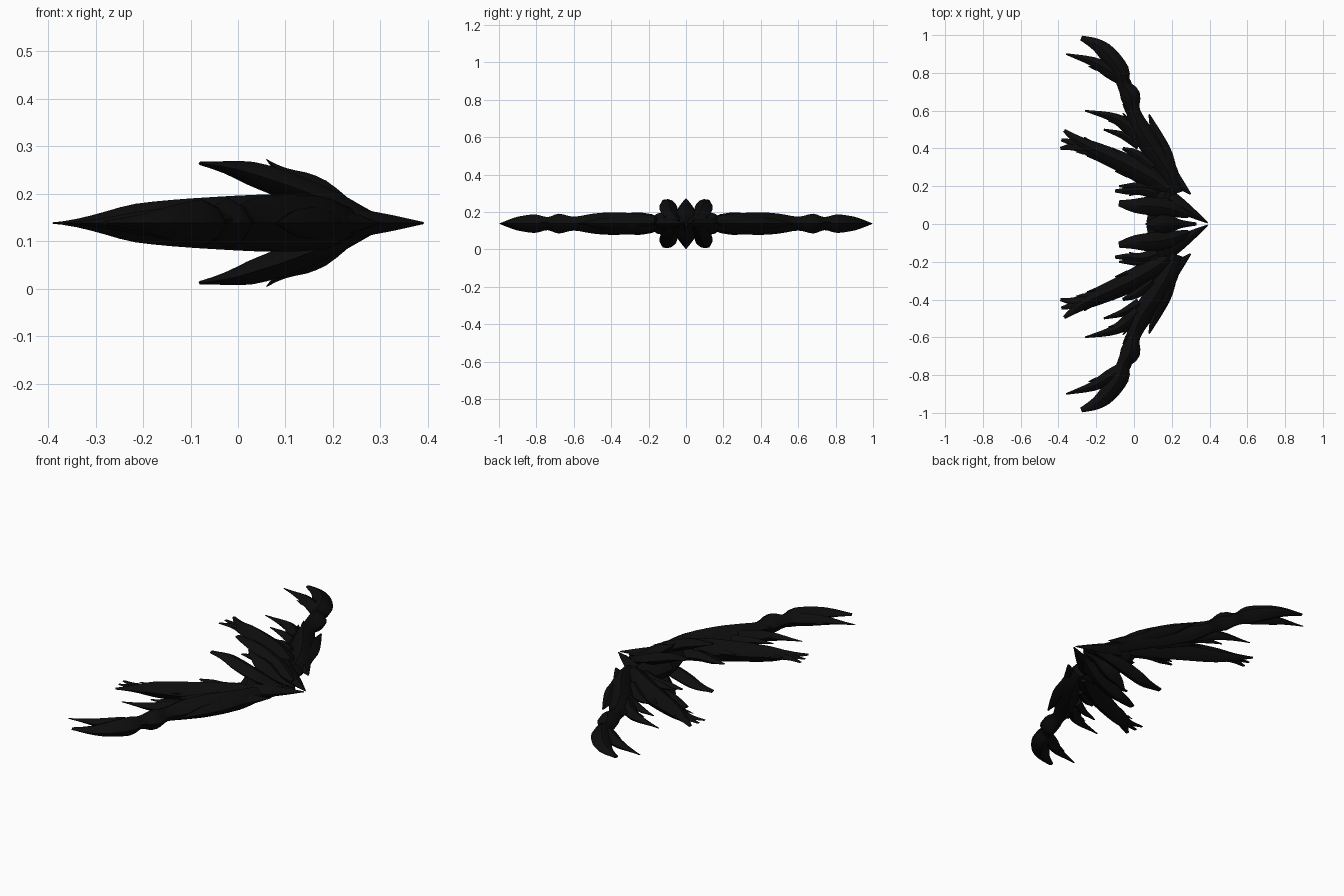
import bpy, bmesh, random
from mathutils import Vector

random.seed(4)
cube = bpy.data.objects.get("Cube")
if cube:
    bpy.data.objects.remove(cube, do_unlink=True)

MID = 0.138  # height of the symmetry plane
black = bpy.data.materials.new("soot_black")
black.use_nodes = True
colour = (.004, .004, .004, 1)
black.diffuse_color = colour
shader = black.node_tree.nodes["Principled BSDF"]
shader.inputs["Base Color"].default_value = colour
shader.inputs["Roughness"].default_value = .9


def spline(rows, steps=3):
    """Smooth the rows of a path with a Catmull-Rom curve."""
    pts = [Vector(r) for r in rows]
    pts = [pts[0] * 2 - pts[1]] + pts + [pts[-1] * 2 - pts[-2]]
    out = []
    for a, b, c, d in zip(pts, pts[1:], pts[2:], pts[3:]):
        for k in range(steps):
            t = k / steps
            out.append((b * 2 + (c - a) * t + (a * 2 - b * 5 + c * 4 - d) * t * t
                        + (b * 3 - a - c * 3 + d) * t ** 3) / 2)
    return out + [pts[-2]]


def sweep(bm, rows, ratio):
    """Sweep a lens section along rows of x, y, z, half width; thin the tip."""
    section = [(1, 0), (.55, .7), (0, 1), (-.55, .7),
               (-1, 0), (-.55, -.7), (0, -1), (.55, -.7)]
    rings = []
    last = len(rows) - 1
    for i, row in enumerate(rows):
        ahead = rows[min(i + 1, last)].xyz - rows[max(i - 1, 0)].xyz
        ahead.normalize()
        side = Vector((-ahead.y, ahead.x, 0)).normalized()
        up = ahead.cross(side)
        w = max(row.w, .002)
        t = w * ratio * min(1, .4 + 2 * (1 - i / last))
        rings.append([bm.verts.new(row.xyz + side * w * s + up * t * u)
                      for s, u in section])
    for a, b in zip(rings, rings[1:]):
        for k in range(8):
            bm.faces.new((a[k], a[k - 1], b[k - 1], b[k]))
    bm.faces.new(rings[0])
    bm.faces.new(rings[-1][::-1])


def feather(name, points, ratio=.9, barbs=0, both_sides=False):
    """Tapered feather with short barbs, mirrored front to back."""
    rows = spline([(x, y, z[0] if z else 0, w) for x, y, w, *z in points])
    bm = bmesh.new()
    sweep(bm, rows, ratio)
    for n in range(barbs):
        i = int((n + 1) / (barbs + 1) * (len(rows) - 3))
        row = rows[i]
        ahead = (rows[i + 1].xyz - row.xyz).normalized()
        side = Vector((-ahead.y, ahead.x, 0)) * (1 if n % 2 else -1)
        lift = Vector((0, 0, random.uniform(-.3, .3) * row.w))
        size = row.w * random.uniform(.75, 1)
        start = row.xyz + side * row.w * .3 + lift
        tip = start + ahead * size * 2.2 + side * size * .75
        mid = (start + tip) / 2 + side * size * .1
        sweep(bm, [Vector((*p, w)) for p, w in
                   ((start, size * .4), (mid, size * .3), (tip, .002))], ratio)
    bmesh.ops.recalc_face_normals(bm, faces=bm.faces)
    mesh = bpy.data.meshes.new(name)
    bm.to_mesh(mesh)
    bm.free()
    mesh.materials.append(black)
    obj = bpy.data.objects.new(name, mesh)
    obj.location.z = MID
    bpy.context.collection.objects.link(obj)
    mirror = obj.modifiers.new("mirror", "MIRROR")
    mirror.use_axis = (False, True, both_sides)
    mirror.use_mirror_merge = False
    bpy.ops.object.select_all(action="DESELECT")
    obj.select_set(True)
    bpy.context.view_layer.objects.active = obj
    bpy.ops.object.shade_smooth_by_angle()


# Central body and pointed beak halves
feather("core", [(.13, 0, .065), (.145, .08, .065), (.16, .15, .055),
                 (.17, .22, .04)], 1)
feather("beak", [(.39, .006, .003), (.3, .062, .027), (.2, .125, .045),
                 (.1, .19, .04), (.02, .23, .01)], .8, 2)

# Long outer arm and the feathers that fork from it
feather("arm", [(.22, .16, .04), (.18, .27, .055), (.1, .4, .06), (.035, .5, .053),
                (-.005, .6, .037), (-.02, .68, .053), (-.055, .74, .035),
                (-.075, .81, .05), (-.14, .9, .046), (-.2, .95, .033),
                (-.28, .985, .013)], 1, 4)
feather("arm_fork", [(-.05, .76, .035), (-.13, .81, .038), (-.22, .86, .025),
                     (-.36, .9, .004)], .9, 2)
feather("elbow_feather", [(.02, .46, .04), (-.05, .53, .035), (-.13, .57, .022),
                          (-.26, .6, .004)], .9, 2)
feather("elbow_barb", [(.03, .42, .03), (-.06, .47, .02), (-.16, .5, .005)])

# Broad inner feather with ragged ends
feather("broad_feather", [(.18, .18, .05), (.08, .25, .06), (-.05, .32, .055),
                          (-.18, .38, .045), (-.28, .43, .03), (-.37, .495, .009)],
        1, 5)
feather("broad_fork", [(-.1, .33, .04), (-.2, .375, .035), (-.3, .41, .025),
                       (-.39, .4, .008)], .5, 2)
feather("broad_middle", [(-.15, .37, .035), (-.28, .42, .025), (-.385, .445, .008)], .5)

# Feathers along the leading edge
feather("edge_feather", [(.21, .22, .03), (.17, .36, .037), (.12, .47, .03),
                         (.08, .58, .004)], .9, 2)
feather("edge_barb", [(.17, .32, .03), (.22, .24, .03), (.26, .195, .02),
                      (.3, .158, .004)], .8)

# Short inner feathers
feather("short_feather", [(.1, .3, .04), (.01, .37, .025), (-.06, .4, .008)])
feather("inner_feather", [(.15, .15, .04), (.05, .18, .03), (-.03, .175, .02),
                          (-.1, .175, .008)], .9, 2)
feather("inner_barb", [(.12, .19, .03), (.02, .2, .022), (-.08, .2, .005)])

# Curved horns and the middle fin, above and below
feather("horn", [(.29, .045, .015, .01), (.19, .08, .045, .045), (.08, .095, .048, .087),
                 (0, .097, .036, .112), (-.08, .11, .016, .126)], .6, 0, True)
feather("fin", [(.33, 0, .008, .005), (.25, 0, .022, .022), (.17, 0, .05, .058),
                (.11, 0, .036, .092), (.06, 0, .003, .134)], .7, 0, True)
